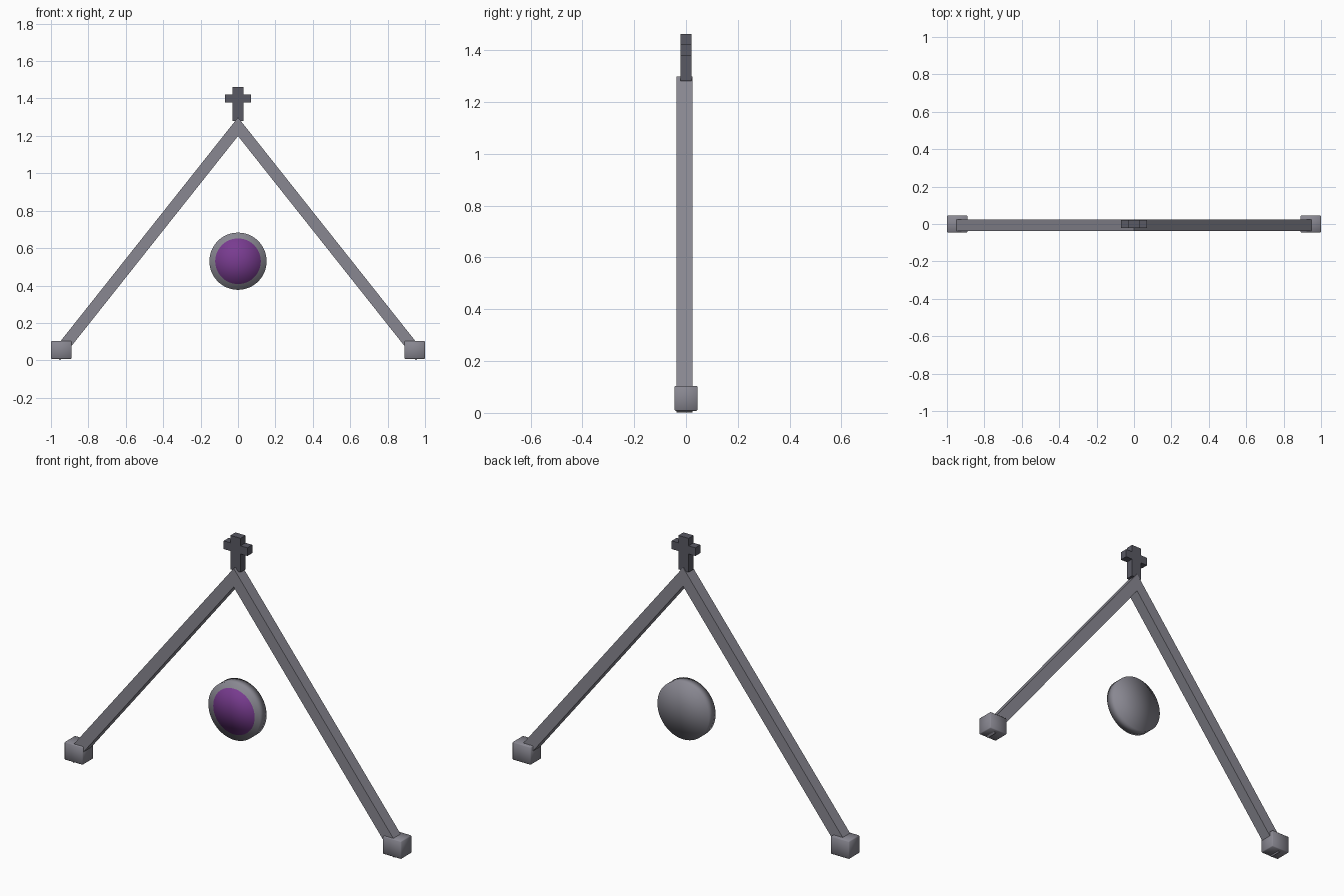
import bpy, bmesh, math
from mathutils import Matrix, Vector

if "Cube" in bpy.data.objects:
    bpy.data.objects.remove(bpy.data.objects["Cube"])


def colour(name, r, g, b):
    m = bpy.data.materials.new(name)
    m.diffuse_color = (r, g, b, 1)
    m.use_nodes = True
    m.node_tree.nodes["Principled BSDF"].inputs["Base Color"].default_value = m.diffuse_color
    return m


stone = colour("stone_grey", 0.25, 0.245, 0.285)
dark = colour("dark_iron", 0.10, 0.10, 0.125)
purple = colour("purple_glass", 0.19, 0.045, 0.28)


def finish(name, bm, material, smooth=False):
    bmesh.ops.recalc_face_normals(bm, faces=bm.faces)
    for f in bm.faces:
        f.smooth = smooth
    mesh = bpy.data.meshes.new(name)
    bm.to_mesh(mesh)
    bm.free()
    mesh.materials.append(material)
    obj = bpy.data.objects.new(name, mesh)
    bpy.context.collection.objects.link(obj)
    return obj


def prism(name, points, y, depth, material):
    """Extrude an (x, z) outline along y, centred on y."""
    bm = bmesh.new()
    face = bm.faces.new([bm.verts.new((px, y - depth / 2, pz)) for px, pz in points])
    ext = bmesh.ops.extrude_face_region(bm, geom=[face])
    moved = [v for v in ext["geom"] if isinstance(v, bmesh.types.BMVert)]
    bmesh.ops.translate(bm, verts=moved, vec=(0, depth, 0))
    return finish(name, bm, material)


def disc(name, radius, front, back, z, material):
    """Softly shaded round disc facing the front."""
    bm = bmesh.new()
    bmesh.ops.create_cone(bm, cap_ends=True, cap_tris=True, segments=48,
                          radius1=radius, radius2=radius, depth=back - front)
    bmesh.ops.transform(bm, verts=bm.verts, matrix=Matrix.Translation(
        (0, (front + back) / 2, z)) @ Matrix.Rotation(math.pi / 2, 4, 'X'))
    return finish(name, bm, material, True)


# Two sloping beams mitred at the ridge, with square-cut lower ends
apex, foot = Vector((0, 1.249)), Vector((0.951, 0.05))
along = (foot - apex).normalized()
out = Vector((-along.y, along.x))
half = 0.031
end = foot + along * 0.038
outer, inner = end + out * half, end - out * half
rise = half / out.y
prism("gable_beams", [
    (0, apex.y + rise), outer, inner, (0, apex.y - rise),
    (-inner.x, inner.y), (-outer.x, outer.y)], -0.006, 2 * half, stone)

# Cross on the ridge
w, a, lo, hi = 0.03, 0.07, 1.378, 1.422
prism("ridge_cross", [
    (-w, 1.28), (w, 1.28), (w, lo), (a, lo), (a, hi), (w, hi), (w, 1.462),
    (-w, 1.462), (-w, hi), (-a, hi), (-a, lo), (-w, lo)], 0, 0.042, dark)

# Softly rounded blocks at the feet
for side, label in ((-1, "left"), (1, "right")):
    bm = bmesh.new()
    bmesh.ops.create_cube(bm, size=1)
    bmesh.ops.transform(bm, verts=bm.verts, matrix=Matrix.Translation(
        (side * 0.945, 0, 0.056)) @ Matrix.Diagonal((0.11, 0.09, 0.096, 1)))
    bmesh.ops.bevel(bm, geom=bm.edges[:], offset=0.004, segments=1,
                    affect='EDGES')
    finish(label + "_foot_block", bm, stone, True)

# Round window: grey disc with a purple pane set in the front
disc("window_rim", 0.153, -0.033, 0.024, 0.53, stone)
disc("window_pane", 0.122, -0.036, 0.022, 0.53, purple)
